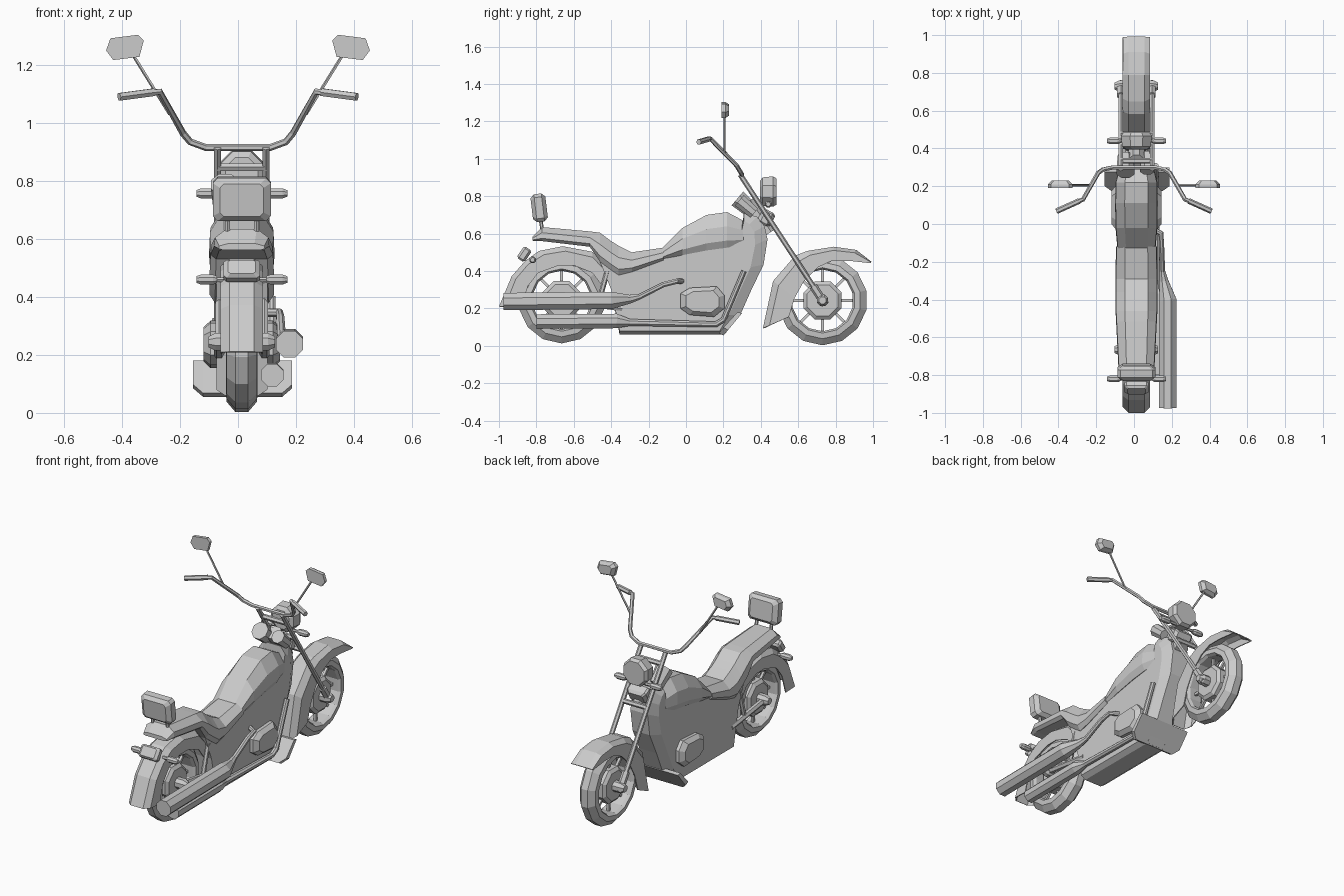
import bpy, bmesh, math
from mathutils import Vector

if "Cube" in bpy.data.objects:
    bpy.data.objects.remove(bpy.data.objects["Cube"])

CX = 0.013  # centre plane of the frame and wheels
mat = bpy.data.materials.new("plain grey")
mat.diffuse_color = (0.6, 0.6, 0.6, 1)
mat.use_nodes = True
mat.node_tree.nodes["Principled BSDF"].inputs["Base Color"].default_value = mat.diffuse_color


def loft(name, rings, wrap=False, closed=True, caps=True, thick=0):
    """Skin a list of equal-length point rings."""
    bm = bmesh.new()
    vs = [[bm.verts.new(p) for p in r] for r in rings]
    n = len(vs[0])
    for i in range(len(vs) if wrap else len(vs) - 1):
        a, b = vs[i], vs[(i + 1) % len(vs)]
        for j in range(n if closed else n - 1):
            k = (j + 1) % n
            bm.faces.new((a[j], a[k], b[k], b[j]))
    if caps and closed and not wrap:
        bm.faces.new(vs[0][::-1])
        bm.faces.new(vs[-1])
    bmesh.ops.recalc_face_normals(bm, faces=bm.faces)
    me = bpy.data.meshes.new(name)
    bm.to_mesh(me)
    bm.free()
    me.materials.append(mat)
    ob = bpy.data.objects.new(name, me)
    bpy.context.collection.objects.link(ob)
    if thick:
        m = ob.modifiers.new("thickness", "SOLIDIFY")
        m.thickness = thick
        m.offset = 0
    return ob


def tube(name, path, radii, sides=6):
    pts = [Vector(p) for p in path]
    if not isinstance(radii, (list, tuple)):
        radii = [radii] * len(pts)
    rings, nrm = [], None
    for i, p in enumerate(pts):
        t = Vector((0, 0, 0))
        if i > 0:
            t += (p - pts[i - 1]).normalized()
        if i < len(pts) - 1:
            t += (pts[i + 1] - p).normalized()
        t.normalize()
        if nrm is None:
            nrm = Vector((0, 0, 1)) if abs(t.z) < 0.8 else Vector((1, 0, 0))
        nrm = (nrm - t * nrm.dot(t)).normalized()
        bn = t.cross(nrm)
        rings.append([p + radii[i] * (math.cos(a) * nrm + math.sin(a) * bn)
                      for a in [(k + 0.5) * 2 * math.pi / sides for k in range(sides)]])
    return loft(name, rings)


def slab(name, layers):
    """Stack of (x, yz profile) layers across the bike."""
    return loft(name, [[(x, y, z) for y, z in prof] for x, prof in layers])


def block(name, c, s, tilt=0, inset=0.75):
    """Chamfered box, tilted about x."""
    rings = []
    ca, sa = math.cos(tilt), math.sin(tilt)
    for fy, k in ((-.5, inset), (-.25, 1), (.25, 1), (.5, inset)):
        r = []
        for ux, uz in ((-.5, -.38), (-.42, -.5), (.42, -.5), (.5, -.38),
                       (.5, .38), (.42, .5), (-.42, .5), (-.5, .38)):
            y, z = fy * s[1], uz * s[2] * k
            r.append((c[0] + ux * s[0] * k, c[1] + y * ca - z * sa, c[2] + y * sa + z * ca))
        rings.append(r)
    return loft(name, rings)


# Wheels: tyre, hub disc, spokes, axle
def wheel(name, cy, cz, R):
    prof = [(-.055, R - .065), (-.052, R - .035), (-.022, R), (.022, R),
            (.052, R - .035), (.055, R - .065), (.038, R - .075), (-.038, R - .075)]
    n = 14
    loft(name + "_tyre", [[(CX + x, cy + r * math.cos(a), cz + r * math.sin(a)) for x, r in prof]
                          for a in [(i + .5) * 2 * math.pi / n for i in range(n)]], wrap=True)
    tube(name + "_hub", [(CX + x, cy, cz) for x in (-.045, -.03, .03, .045)], [.09, .11, .11, .09], 8)
    tube(name + "_axle", [(CX + x, cy, cz) for x in (-.115, -.09, .09, .115)], [.02, .033, .033, .02], 8)
    for i in range(8):
        a = i * math.pi / 4
        d = Vector((0, math.cos(a), math.sin(a)))
        c = Vector((CX, cy, cz))
        tube(name + "_spoke", [c + d * .09, c + d * (R - .06)], .011, 4)


wheel("front_wheel", .73, .243, .24)
wheel("rear_wheel", -.665, .245, .232)


# Fenders: stations of crest and lower edge
def fender(name, stations, w=.07):
    rings = []
    for cy, cz, ey, ez in stations:
        sy, sz = cy + (ey - cy) * .25, cz + (ez - cz) * .25
        rings.append([(CX - w, ey, ez), (CX - w, sy, sz), (CX - w * .6, cy, cz),
                      (CX + w * .6, cy, cz), (CX + w, sy, sz), (CX + w, ey, ez)])
    loft(name, rings, closed=False, thick=.006)


fender("front_fender", [(.414, .094, .55, .155), (.468, .345, .58, .255), (.585, .48, .63, .345),
                        (.65, .505, .705, .42), (.79, .527, .78, .455), (.91, .51, .87, .455),
                        (.99, .447, .985, .442)])
fender("rear_fender", [(-.997, .21, -.88, .205), (-.93, .37, -.845, .32), (-.86, .45, -.79, .39),
                       (-.785, .505, -.68, .43), (-.66, .53, -.6, .43), (-.5, .5, -.5, .39),
                       (-.42, .42, -.44, .31)])

# Main body with chamfered edges
mid = [(-.355, .06), (.205, .06), (.29, .165), (.35, .30), (.415, .435), (.436, .57), (.42, .64),
       (.38, .69), (.31, .71), (.3, .58), (0, .52), (-.36, .42), (-.48, .52), (-.4, .3)]
side = [(-.355, .08), (.18, .08), (.23, .165), (.29, .30), (.345, .42), (.37, .54), (.365, .61),
        (.34, .65), (.31, .67), (.29, .58), (0, .5), (-.36, .4), (-.48, .5), (-.4, .3)]
slab("body", [(CX - .088, side), (CX - .058, mid), (CX + .058, mid), (CX + .088, side)])

# Slanted guard plate at the lower front
guard = [(.2, .055), (.3, .175), (.275, .18), (.175, .068)]
cut = [(.225, .085), (.3, .175), (.275, .18), (.2, .098)]
slab("guard_plate", [(-.155, cut), (-.12, guard), (.152, guard), (.187, cut)])

# Engine covers on both sides
eng = [(-.03, .20), (.02, .165), (.15, .155), (.205, .2), (.205, .27), (.165, .318), (.02, .31), (-.03, .28)]
inner = [(.0875 + (y - .0875) * .75, .237 + (z - .237) * .72) for y, z in eng]
for s in (-1, 1):
    slab("engine_cover", [(CX + s * .08, eng), (CX + s * .108, eng), (CX + s * .132, inner)])


# Tank and seat: stations of y, top, bottom, half width
def shell(name, stations):
    rings = []
    for y, t, b, w in stations:
        half = [(w * .82, b), (w, b + (t - b) * .2), (w * .97, b + (t - b) * .6), (w * .55, t)]
        rings.append([(CX - x, y, z) for x, z in half] + [(CX + x, y, z) for x, z in half[::-1]])
    loft(name, rings)


shell("tank", [(-.14, .51, .46, .1), (-.02, .63, .485, .111), (.11, .70, .51, .113),
               (.22, .715, .525, .111), (.305, .67, .54, .09), (.328, .6, .56, .065)])
shell("seat", [(-.82, .585, .562, .08), (-.77, .635, .56, .095), (-.515, .612, .53, .108),
               (-.46, .605, .45, .111), (-.4, .56, .405, .112), (-.36, .535, .378, .112),
               (-.29, .5, .395, .112), (-.12, .525, .458, .108)])

# Backrest and posts
block("backrest", (CX, -.785, .738), (.2, .08, .15), .12)
for s in (-1, 1):
    tube("backrest_post", [(CX + s * .05, -.765, .6), (CX + s * .05, -.78, .69)], .01)

# Tail light and turn signals
block("tail_light", (CX, -.865, .49), (.125, .05, .075), -.6)
for name, y, z in (("rear", -.82, .46), ("front", .44, .757)):
    tube(name + "_signal_bar", [(CX - .1, y, z), (CX + .1, y, z)], .009)
    for s in (-1, 1):
        tube(name + "_signal", [(CX + s * x, y, z) for x in (.085, .1, .14, .157)],
             [.013, .019, .019, .012], 8)

# Forks, clamps and steering neck
for s in (-1, 1):
    x = CX + s * .083
    tube("fork", [(x, .73, .243), (x, .29, .915)], .014)
    tube("fork_sleeve", [(x, .745, .22), (x, .68, .32)], .022)
for t in (.58, .72, .9):
    tube("fork_clamp", [(CX - .085, .73 - .44 * t, .243 + .672 * t),
                        (CX + .085, .73 - .44 * t, .243 + .672 * t)], .015)
tube("steering_neck", [(CX, .44, .6), (CX, .33, .77)], .045, 8)
block("lower_clamp", (CX, .43, .685), (.13, .075, .08), -.5)

# Headlight
tube("headlight", [(CX, y, .825) for y in (.395, .41, .465, .485)], [.06, .082, .088, .075], 8)

# Gauges facing the rider
for x, y, z, r in ((-.045, .31, .76, .052), (.07, .32, .75, .04)):
    tube("gauge", [(x, y - .035, z + .028), (x, y + .045, z - .04)], [r, r * .85], 8)

# Handlebar
half = [(.405, .07, 1.09), (.27, .13, 1.108), (.19, .27, .965), (.165, .288, .935), (.11, .3, .915)]
tube("handlebar", [(-x, y, z) for x, y, z in half] + half[::-1], .012)

# Mirrors
face = [(.455, 1.25), (.43, 1.217), (.34, 1.228), (.325, 1.285), (.345, 1.304), (.44, 1.292)]
for s in (-1, 1):
    tube("mirror_stem", [(s * .235, .205, 1.03), (s * .365, .205, 1.24)], .006, 5)
    tube("grip", [(s * .41, .068, 1.09), (s * .29, .122, 1.106)], .015)
    small = [(.388 + (x - .388) * .7, 1.262 + (z - 1.262) * .7) for x, z in face]
    loft("mirror", [[(s * x, y, z) for x, z in p]
                    for y, p in ((.19, face), (.21, face), (.23, small))])

# Exhausts on the right side
tube("upper_exhaust", [(.178, -.975, .237), (.178, -.4, .243), (.158, -.3, .25), (.15, -.25, .262),
                       (.146, -.12, .328), (.143, -.05, .345), (.09, -.02, .346)],
     [.05, .05, .025, .016, .015, .015, .015], 8)
tube("lower_exhaust", [(.118, -.8, .13), (.118, -.37, .133), (.118, -.3, .125), (.118, .16, .115),
                       (.118, .2, .14), (.115, .31, .4)], [.042, .042, .02, .017, .016, .015], 8)

# Swing arms and rear struts
for s in (-1, 1):
    x = CX + s * .078
    tube("swing_arm", [(x, -.665, .245), (x, -.34, .2)], .018)
    tube("rear_strut", [(x, -.47, .22), (x, -.42, .4)], .014)
